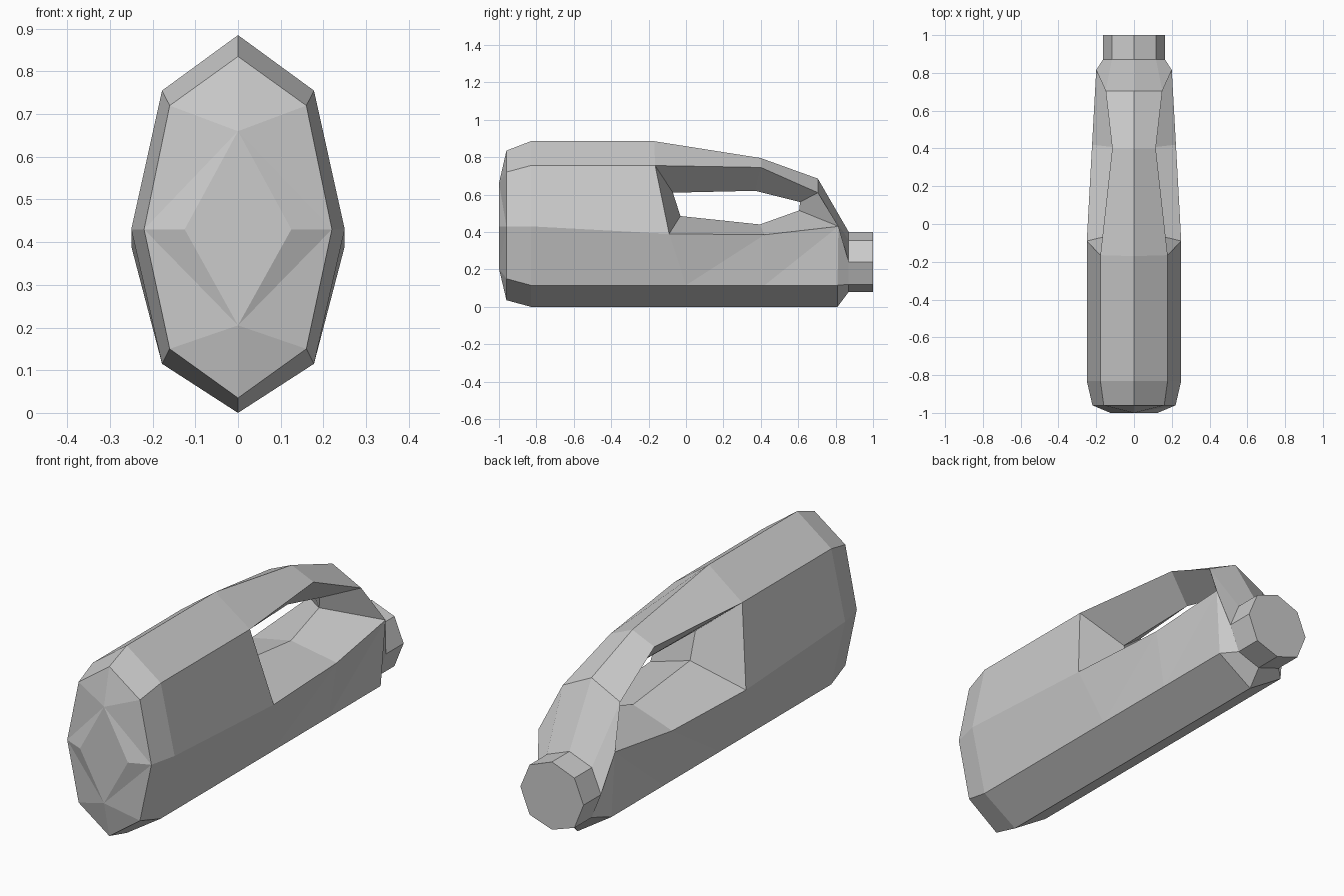
import bpy
import bmesh

# Remove the default cube only
default_cube = bpy.data.objects.get("Cube")
if default_cube:
    bpy.data.objects.remove(default_cube, do_unlink=True)


def make_material(name, color):
    material = bpy.data.materials.new(name)
    material.use_nodes = True
    material.diffuse_color = color
    material.node_tree.nodes["Principled BSDF"].inputs["Base Color"].default_value = color
    return material


# Lengthwise rails of the left half, each running from base to mouth (x, y, z)
ridge_rail = [(0, -.96, .835), (0, -.83, .885), (0, -.17, .885), (0, .4, .795),
              (0, .705, .685), (0, .87, .4), (0, 1, .4)]
shoulder_rail = [(.16, -.96, .72), (.178, -.83, .755), (.178, -.165, .755), (.115, .4, .745),
                 (.15, .705, .61), (.117, .87, .355), (.117, 1, .355)]
side_rail = [(.22, -.96, .43), (.25, -.83, .43), (.25, -.09, .39), (.222, .42, .385),
             (.2, .815, .43), (.165, .87, .24), (.165, 1, .24)]
lower_rail = [(.16, -.96, .15), (.178, -.83, .115), (.178, 0, .115), (.178, .42, .115),
              (.178, .81, .115), (.117, .87, .12), (.117, 1, .12)]
keel_rail = [(0, -.96, .035), (0, -.83, 0), (0, 0, 0), (0, .42, 0),
             (0, .81, 0), (0, .87, .08), (0, 1, .08)]

# Thin rim of the grip opening on the centre plane (y, z)
grip_rim = [(-.07, .61), (.37, .62), (.61, .56), (.605, .515), (.395, .44), (-.03, .485)]

bm = bmesh.new()


def add_points(points):
    return [bm.verts.new(point) for point in points]


ridge, shoulder, side, lower, keel = rails = [
    add_points(rail) for rail in (ridge_rail, shoulder_rail, side_rail, lower_rail, keel_rail)]

# Body, handle and neck skin, leaving the grip opening free
grip_columns = (2, 3)
for upper_rail, under_rail in zip(rails, rails[1:]):
    for i in range(len(upper_rail) - 1):
        a, b = upper_rail[i], upper_rail[i + 1]
        c, d = under_rail[i + 1], under_rail[i]
        if upper_rail is shoulder and i in grip_columns:
            continue
        if upper_rail is side and i in grip_columns:
            bm.faces.new((a, b, d))
            bm.faces.new((b, c, d))
        else:
            bm.faces.new((a, b, c, d))

# Sloping walls from the grip outline in to its rim
outline = shoulder[2:5] + side[4:1:-1]
rim = add_points((0, y, z) for y, z in grip_rim)
for i in range(len(rim)):
    j = (i + 1) % len(rim)
    bm.faces.new((outline[i], outline[j], rim[j], rim[i]))

# Faceted base with a small flat diamond
top, flank, bottom = add_points([(0, -1, .66), (.125, -1, .43), (0, -1, .205)])
r = [rail[0] for rail in rails]
base_facets = [(r[0], r[1], top), (r[1], r[2], top), (r[2], flank, top),
               (r[2], bottom, flank), (r[2], r[3], bottom), (r[3], r[4], bottom),
               (top, flank, bottom)]
for facet in base_facets:
    bm.faces.new(facet)

# Closed mouth of the neck
bm.faces.new([rail[-1] for rail in rails])

bmesh.ops.recalc_face_normals(bm, faces=bm.faces)
mesh = bpy.data.meshes.new("jug_body")
bm.to_mesh(mesh)
bm.free()
mesh.materials.append(make_material("light grey plastic", (.6, .6, .6, 1)))

# Mirror the left half to the right
jug = bpy.data.objects.new("jug_body", mesh)
bpy.context.collection.objects.link(jug)
mirror = jug.modifiers.new("mirror", "MIRROR")
mirror.use_axis = (True, False, False)
mirror.use_mirror_merge = True
mirror.merge_threshold = .001
